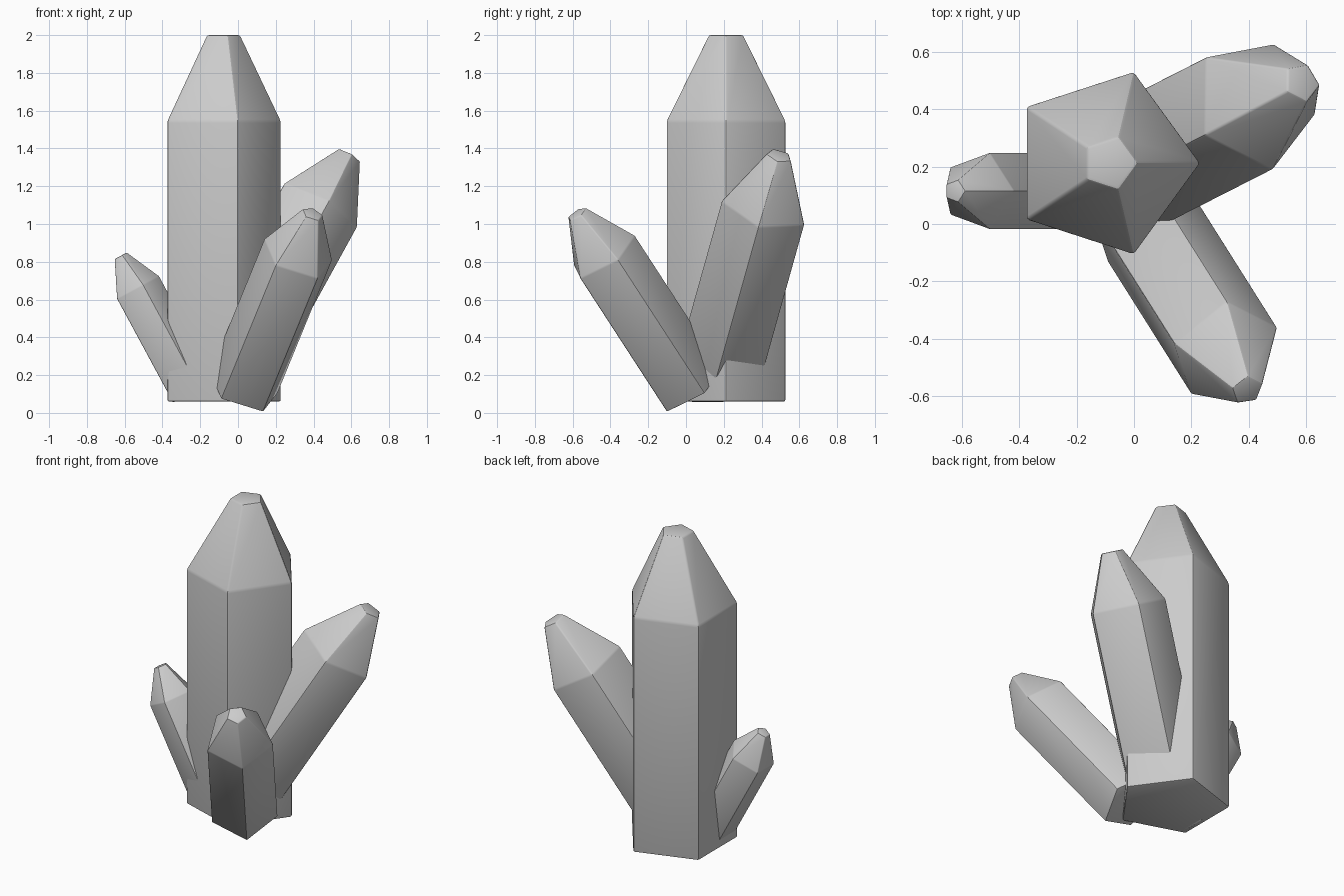
import bpy, bmesh
from math import cos, sin, tau, radians
from mathutils import Vector, Matrix

if "Cube" in bpy.data.objects:
    bpy.data.objects.remove(bpy.data.objects["Cube"])

# (radius, height, sideways shift) of each ring of the unit crystal
RINGS = [(0.333, 0.0, 0.0), (0.333, 1.485, 0.0), (0.097, 1.94, 0.02)]
SIDES = 5


def crystal(name, base, axis, corner, scale):
    """Five-sided pointed crystal; 'corner' points towards one of its edges."""
    bm = bmesh.new()
    rings = [[bm.verts.new((r * cos(tau * i / SIDES) + dx, r * sin(tau * i / SIDES), z))
              for i in range(SIDES)] for r, z, dx in RINGS]
    for low, high in zip(rings, rings[1:]):
        for i in range(SIDES):
            j = (i + 1) % SIDES
            bm.faces.new((low[i], low[j], high[j], high[i]))
    bm.faces.new(rings[0][::-1])
    bm.faces.new(rings[-1])
    # worn, narrow edges
    bmesh.ops.bevel(bm, geom=bm.edges[:], offset=0.01, segments=2,
                    profile=0.5, affect='EDGES')
    # orient along the axis
    z = Vector(axis).normalized()
    x = Vector(corner)
    x = (x - z * x.dot(z)).normalized()
    rot = Matrix((x, z.cross(x), z)).transposed().to_4x4()
    bm.transform(Matrix.Translation(base) @ rot @ Matrix.Scale(scale, 4))
    mesh = bpy.data.meshes.new(name)
    bm.to_mesh(mesh)
    bm.free()
    obj = bpy.data.objects.new(name, mesh)
    bpy.context.collection.objects.link(obj)
    bpy.ops.object.select_all(action='DESELECT')
    obj.select_set(True)
    bpy.context.view_layer.objects.active = obj
    bpy.ops.object.shade_smooth_by_angle(angle=radians(30))
    return obj


# tall upright crystal
crystal("main_crystal", (-0.104, 0.212, 0.06), (0, 0, 1), (1, 0, 0), 1.0)
# crystal leaning to the front right
crystal("front_crystal", (0.027, 0.02, 0.126), (0.41, -0.65, 1), (-0.172, 0.025, 0.084), 0.6)
# crystal leaning to the back right
crystal("back_crystal", (-0.081, 0.163, 0.18), (0.55, 0.28, 1), (0.21, -0.035, -0.11), 0.72)
# small crystal leaning to the left
crystal("left_crystal", (-0.244, 0.115, 0.109), (-0.54, 0, 1), (0.12, 0, 0.067), 0.42)
